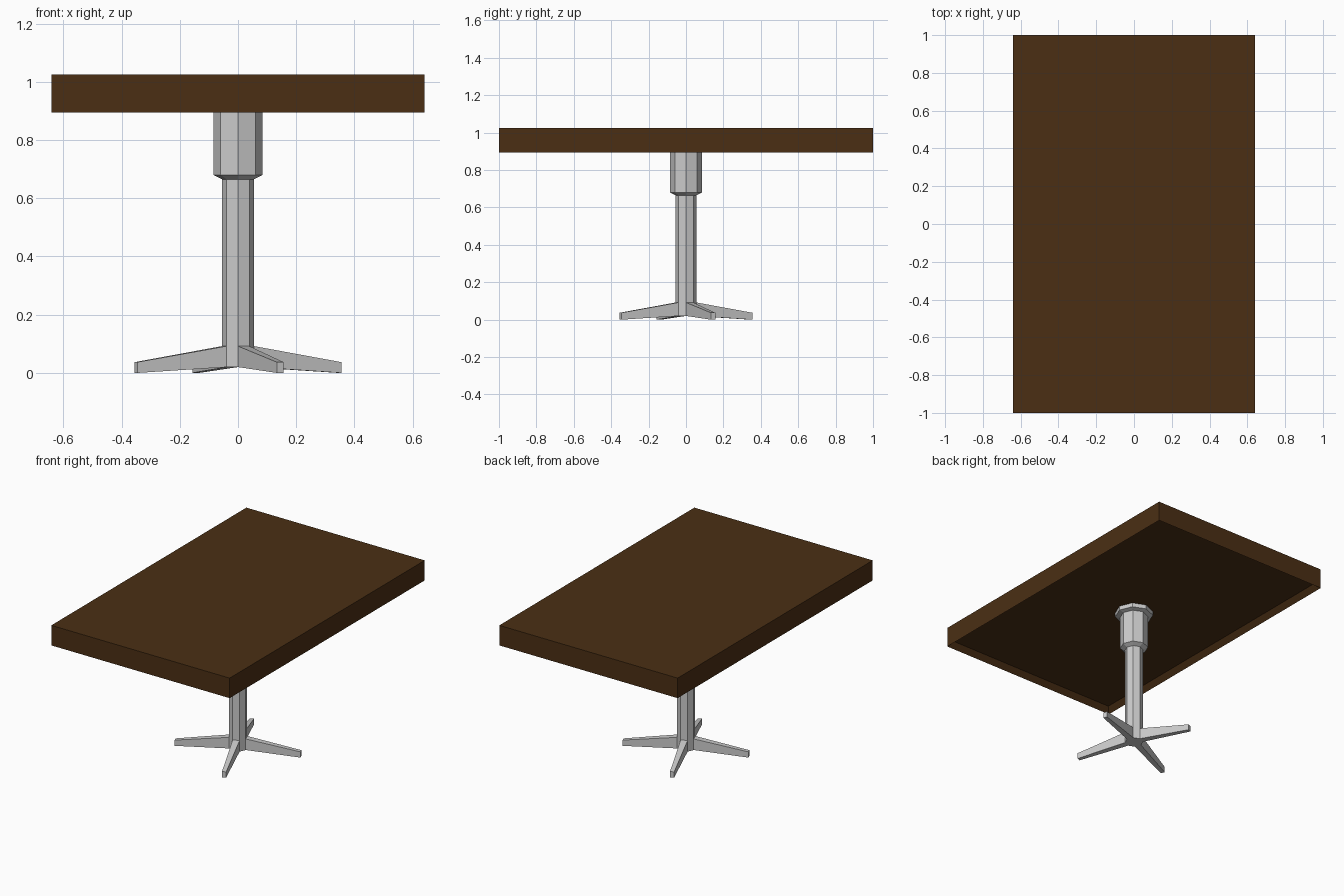
import bpy, bmesh
from math import cos, sin, pi
from mathutils import Vector

if "Cube" in bpy.data.objects:
    bpy.data.objects.remove(bpy.data.objects["Cube"])


def finish(bm, name):
    bmesh.ops.recalc_face_normals(bm, faces=bm.faces[:])
    mesh = bpy.data.meshes.new(name)
    bm.to_mesh(mesh)
    bm.free()
    obj = bpy.data.objects.new(name, mesh)
    bpy.context.collection.objects.link(obj)
    return obj


# Tabletop: slab with a shallow recess underneath, leaving a rim
bm = bmesh.new()
bmesh.ops.create_cube(bm, size=1)
for v in bm.verts:
    v.co = Vector((v.co.x * 1.28, v.co.y * 2.0, 0.96 + v.co.z * 0.13))
bm.normal_update()
under = min(bm.faces, key=lambda f: f.calc_center_median().z)
bmesh.ops.inset_region(bm, faces=[under], thickness=0.037)
for v in under.verts:
    v.co.z = 0.93
top = finish(bm, "tabletop")
wood = bpy.data.materials.new("dark_wood")
wood.diffuse_color = (0.07, 0.028, 0.007, 1)
wood.use_nodes = True
wood.node_tree.nodes["Principled BSDF"].inputs["Base Color"].default_value = wood.diffuse_color
top.data.materials.append(wood)

# Pedestal: octagonal pole, collar and mounting flange as stacked rings
profile = [(0.055, 0.02), (0.055, 0.092), (0.055, 0.665), (0.085, 0.68),
           (0.085, 0.896), (0.115, 0.903), (0.115, 0.93)]
bm = bmesh.new()
rings = [[bm.verts.new((r * cos(i * pi / 4), r * sin(i * pi / 4), z))
          for i in range(8)] for r, z in profile]
foot_faces = []
for k, (a, b) in enumerate(zip(rings, rings[1:])):
    for i in range(8):
        j = (i + 1) % 8
        f = bm.faces.new((a[i], a[j], b[j], b[i]))
        if k == 0 and i % 2 == 0:
            foot_faces.append((f, (i + 0.5) * pi / 4))
bm.faces.new(rings[0][::-1])
bm.faces.new(rings[-1])

# Feet: every other bottom face pulled out into a tapered, sloping leg
for f, ang in foot_faces:
    out = Vector((cos(ang), sin(ang), 0))
    side = Vector((-sin(ang), cos(ang), 0))
    tip = bmesh.ops.extrude_discrete_faces(bm, faces=[f])["faces"][0]
    for v in tip.verts:
        s = 1 if v.co.dot(side) > 0 else -1
        z = 0.037 if v.co.z > 0.05 else 0.0
        v.co = out * 0.379 + side * s * 0.0125 + Vector((0, 0, z))
finish(bm, "pedestal_base")
